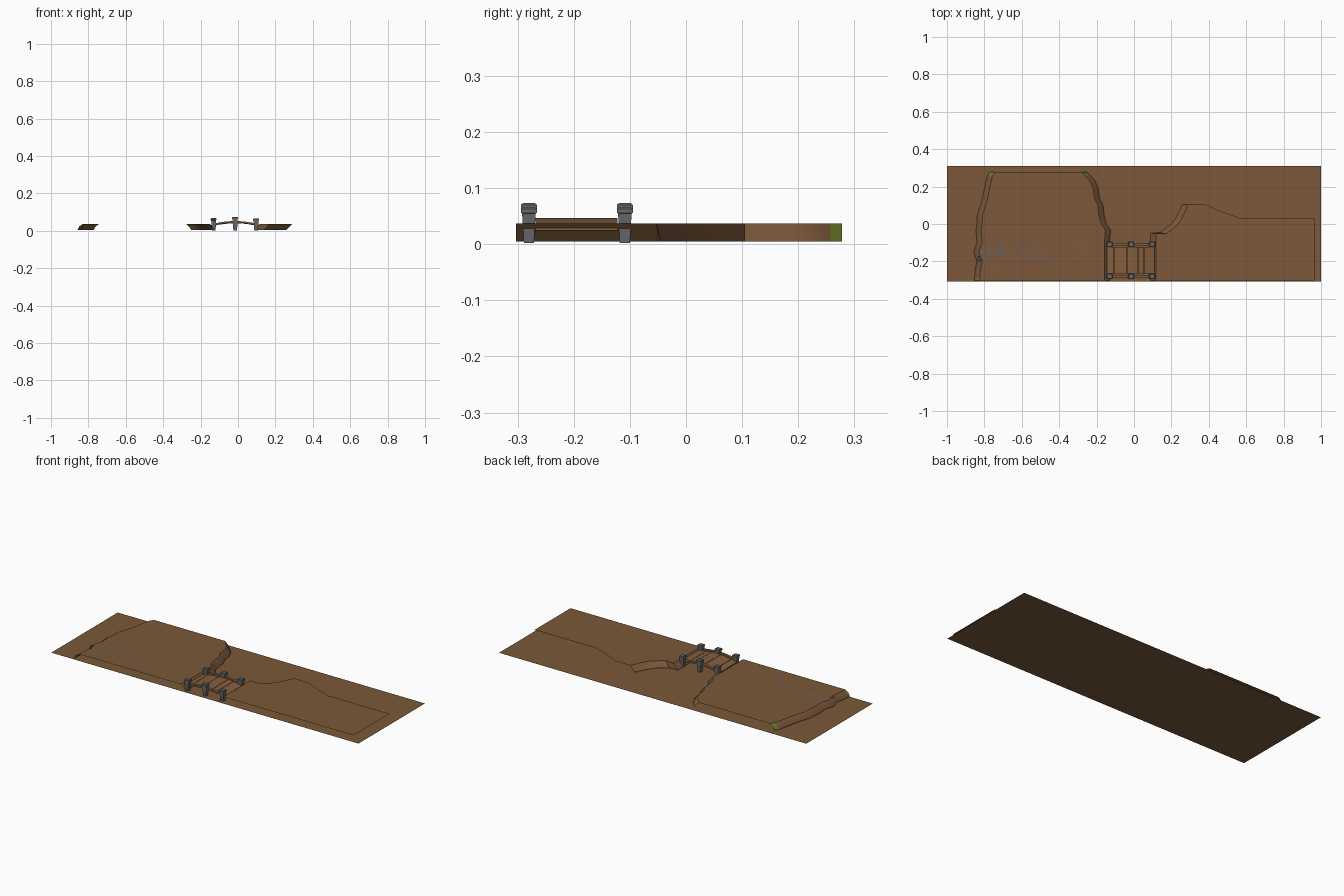
import bpy, bmesh, math, random
from mathutils import Matrix

if "Cube" in bpy.data.objects:
    bpy.data.objects.remove(bpy.data.objects["Cube"])
random.seed(4)


def material(name, rgb):
    m = bpy.data.materials.new(name)
    m.diffuse_color = (*rgb, 1)
    m.use_nodes = True
    m.node_tree.nodes["Principled BSDF"].inputs["Base Color"].default_value = m.diffuse_color
    return m


EARTH = material("earth brown", (0.20, 0.098, 0.042))
WOOD = material("wood brown", (0.23, 0.112, 0.048))
STONE = material("stone grey", (0.135, 0.138, 0.15))
PEBBLE = material("blue grey", (0.10, 0.14, 0.20))
GRASS = material("grass green", (0.15, 0.20, 0.02))


def build(name, bm, mats, smooth=False):
    me = bpy.data.meshes.new(name)
    bm.to_mesh(me)
    bm.free()
    ob = bpy.data.objects.new(name, me)
    bpy.context.collection.objects.link(ob)
    for m in mats:
        me.materials.append(m)
    if smooth:
        bpy.ops.object.select_all(action='DESELECT')
        ob.select_set(True)
        bpy.context.view_layer.objects.active = ob
        bpy.ops.object.shade_smooth_by_angle(angle=math.radians(35))
    return ob


def face(bm, pts, mat=0, up=True):
    f = bm.faces.new([bm.verts.new(p) for p in pts])
    f.material_index = mat
    f.normal_update()
    if up and f.normal.z < 0:
        f.normal_flip()
    return f


def finish(bm):
    bmesh.ops.remove_doubles(bm, verts=bm.verts, dist=0.0005)


TOP, LOW = 0.037, 0.005

# ground sheet
bm = bmesh.new()
face(bm, [(-1, -.308, 0), (1, -.308, 0), (1, .31, 0), (-1, .31, 0)])
build("ground", bm, [EARTH])

# left bank: rows of (y, left foot x, right foot x), open at front and back
rows = [(-.303, -.855, -.128), (-.29, -.852, -.13), (-.25, -.85, -.13), (-.20, -.84, -.13),
        (-.15, -.857, -.13), (-.10, -.84, -.13), (-.03, -.845, -.125), (0, -.84, -.148),
        (.05, -.838, -.16), (.10, -.82, -.165), (.14, -.81, -.185), (.19, -.80, -.19),
        (.235, -.79, -.21), (.257, -.785, -.232), (.278, -.77, -.25)]
bm = bmesh.new()


def section(y, l, r):
    s = .028
    return [(l, y, LOW), (l + .008, y, .022), (l + s, y, TOP),
            (r - s, y, TOP), (r - .012, y, .022), (r, y, LOW)]


for i, (a, b) in enumerate(zip(rows, rows[1:])):
    p, q = section(*a), section(*b)
    green = 1 if i in (0, len(rows) - 2) else 0
    for k in range(5):
        face(bm, [p[k], p[k + 1], q[k + 1], q[k]], green if k != 2 else 0)
finish(bm)
build("left_bank", bm, [EARTH, GRASS], True)

# right bank: top sheet with sloped walls only beside the stream
back = [(.087, -.303), (.087, -.15), (.087, -.05), (.14, -.045), (.20, 0), (.225, .035),
        (.26, .105)]
crest = [(x + .03, y - .008 * (i > 2)) for i, (x, y) in enumerate(back)]
crest[0], crest[-1] = (.117, -.303), (.29, .105)
bm = bmesh.new()
for i in range(len(back) - 1):
    (a, b), (c, d) = back[i:i + 2], crest[i:i + 2]
    face(bm, [(*a, LOW), (*b, LOW), (*d, TOP), (*c, TOP)])
edge = crest + [(.38, .105), (.47, .066), (.57, .03), (.76, .03), (.965, .03)]
for (x0, y0), (x1, y1) in zip(edge, edge[1:]):
    if x1 - x0 > .001:
        face(bm, [(x0, -.303, TOP), (x1, -.303, TOP), (x1, y1, TOP), (x0, y0, TOP)])
finish(bm)
build("right_bank", bm, [EARTH], True)

# thin grass strips on the open edges
bm = bmesh.new()
for x0, x1, y in ((-.825, -.16, -.304), (-.74, -.28, .276), (.12, .96, -.304)):
    face(bm, [(x0, y, TOP + .0003), (x1, y, TOP + .0003),
              (x1, y + .003, TOP + .0003), (x0, y + .003, TOP + .0003)])
build("grass_edges", bm, [GRASS])

# scattered flat path stones
spots = [(-.807, -.118), (-.77, -.16), (-.735, -.16), (-.797, -.187), (-.706, -.123),
         (-.69, -.155), (-.642, -.16), (-.595, -.143), (-.556, -.17), (-.53, -.15),
         (-.503, -.176), (-.465, -.176), (-.293, -.123), (-.29, -.187), (-.82, -.155),
         (-.78, -.135), (-.75, -.19), (-.715, -.14), (-.825, -.19)]
bm = bmesh.new()
for x, y in spots:
    for k in range(2):
        w, h = random.uniform(.006, .012), random.uniform(.008, .02)
        cx, cy = x + k * random.uniform(-.014, .014), y + k * random.uniform(-.025, .025)
        face(bm, [(cx + sx * w / 2, cy + sy * h / 2, TOP + .0015)
                  for sx, sy in ((-1, -1), (1, -1), (1, 1), (-1, 1))])
build("path_stones", bm, [PEBBLE])

# bridge: arched bars swept along x, for planks and rails


def arch(x):
    return .0475 - 1.0 * (x + .015) ** 2


def arched_bar(bm, x0, x1, y0, y1, drop, lift, steps):
    prev = None
    xs = [x0 + (x1 - x0) * i / steps for i in range(steps + 1)]
    for x in xs:
        z = arch(x) + lift
        ring = [bm.verts.new(p) for p in ((x, y0, z), (x, y1, z), (x, y1, z - drop), (x, y0, z - drop))]
        if prev:
            for k in range(4):
                bm.faces.new([prev[k], prev[k - 1], ring[k - 1], ring[k]])
        else:
            bm.faces.new(ring)
        prev = ring
    bm.faces.new(prev[::-1])


bm = bmesh.new()
cuts = [-.145, -.108, -.038, .022, .055, .11]
for a, b in zip(cuts, cuts[1:]):
    arched_bar(bm, a + .001, b - .001, -.268, -.122, .007, -.001, 2)
bmesh.ops.recalc_face_normals(bm, faces=bm.faces)
build("bridge_planks", bm, [WOOD])

bm = bmesh.new()
for y in (-.28, -.11):
    arched_bar(bm, -.13, .1, y - .008, y + .008, .009, .004, 8)
bmesh.ops.recalc_face_normals(bm, faces=bm.faces)
build("bridge_rails", bm, [WOOD])

# tapered stone posts with chamfered caps
bm = bmesh.new()
for x, top in ((-.13, .067), (-.015, .073), (.097, .066)):
    for y in (-.28, -.109):
        prev = None
        for z, r in ((.002, .010), (top - .011, .0135), (top - .010, .016),
                     (top - .003, .016), (top, .012)):
            ring = [bm.verts.new((x + sx * r, y + sy * r * .9, z))
                    for sx, sy in ((-1, -1), (1, -1), (1, 1), (-1, 1))]
            if prev:
                for k in range(4):
                    bm.faces.new([prev[k - 1], prev[k], ring[k], ring[k - 1]])
            else:
                bm.faces.new(ring[::-1])
            prev = ring
        bm.faces.new(prev)
bmesh.ops.recalc_face_normals(bm, faces=bm.faces)
build("bridge_posts", bm, [STONE])
